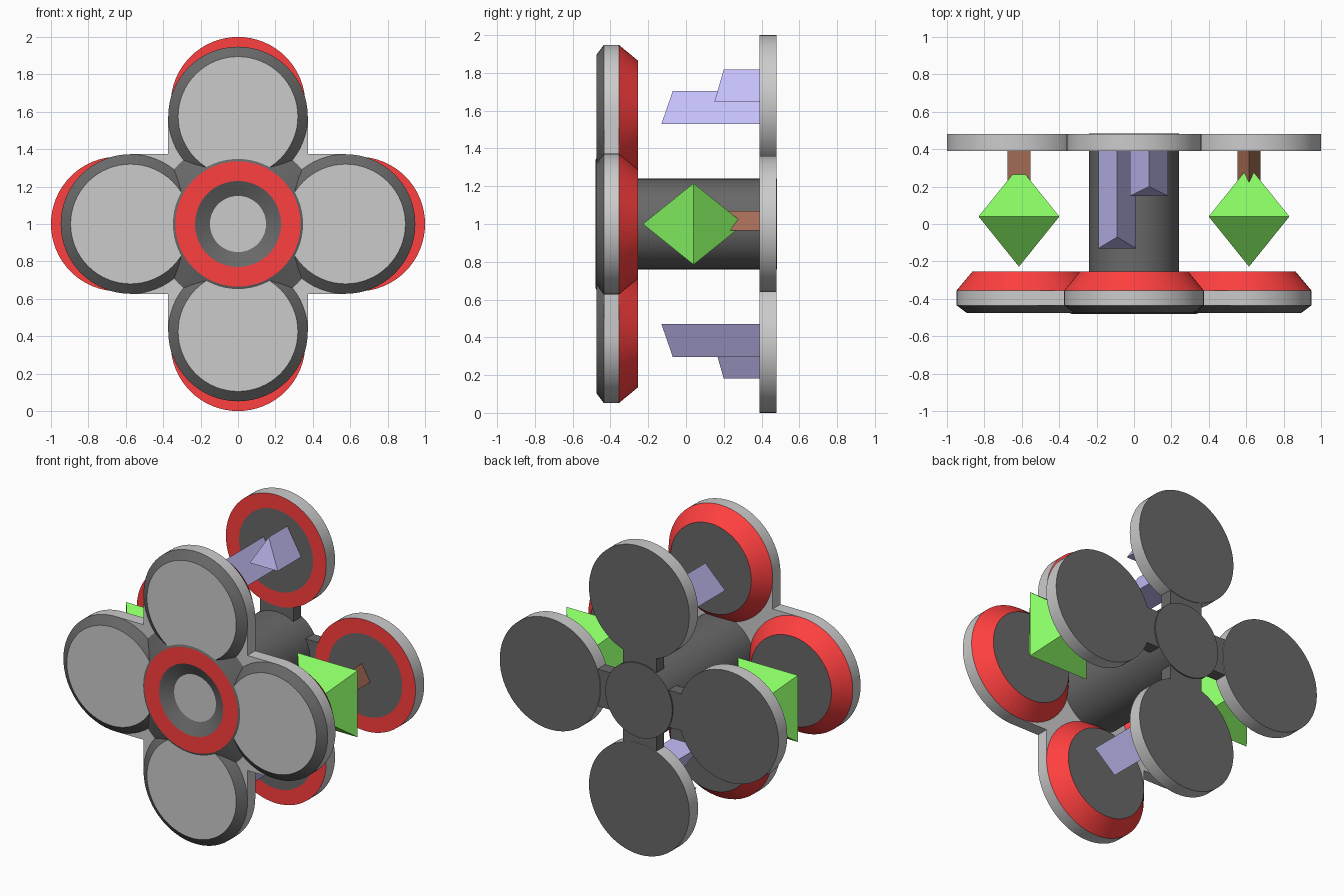
import bpy, bmesh
from math import sin, cos, pi, radians
from mathutils import Matrix, Vector

if "Cube" in bpy.data.objects:
    bpy.data.objects.remove(bpy.data.objects["Cube"])


def material(name, rgb):
    m = bpy.data.materials.new(name)
    m.diffuse_color = (*rgb, 1)
    m.use_nodes = True
    m.node_tree.nodes["Principled BSDF"].inputs["Base Color"].default_value = m.diffuse_color
    return m


GREY = material("grey", (0.8, 0.8, 0.8))
DARK = material("dark", (0.14, 0.14, 0.14))
RED = material("red", (1.0, 0.05, 0.05))
GREEN = material("green", (0.25, 0.95, 0.13))
BLUE = material("blue", (0.56, 0.53, 0.96))
BROWN = material("brown", (0.37, 0.15, 0.09))
CENTRE = Matrix.Translation((0, 0, 1))


def turn(k):
    """Quarter turns about the hub axis."""
    return CENTRE @ Matrix.Rotation(radians(90 * k), 4, 'Y')


def finish(name, bm, mats, matrix, smooth=False):
    bmesh.ops.recalc_face_normals(bm, faces=bm.faces)
    bm.transform(matrix)
    me = bpy.data.meshes.new(name)
    bm.to_mesh(me)
    bm.free()
    for m in mats:
        me.materials.append(m)
    ob = bpy.data.objects.new(name, me)
    bpy.context.collection.objects.link(ob)
    if smooth:
        bpy.ops.object.select_all(action='DESELECT')
        ob.select_set(True)
        bpy.context.view_layer.objects.active = ob
        bpy.ops.object.shade_smooth_by_angle(angle=radians(20))
    return ob


def lathe(name, profile, mats, matrix, n=64):
    """Revolve (radius, y) points about y; mats = start cap, each band, end cap."""
    bm = bmesh.new()
    slots = list(dict.fromkeys(mats))
    rings = [[bm.verts.new((r * cos(2 * pi * i / n), y, r * sin(2 * pi * i / n)))
              for i in range(n)] for r, y in profile]
    bm.faces.new(rings[0]).material_index = slots.index(mats[0])
    bm.faces.new(rings[-1]).material_index = slots.index(mats[-1])
    for a, b, m in zip(rings, rings[1:], mats[1:]):
        for i in range(n):
            j = (i + 1) % n
            bm.faces.new((a[i], a[j], b[j], b[i])).material_index = slots.index(m)
    return finish(name, bm, slots, matrix, True)


def extrude(name, outline, y0, y1, mat, matrix, smooth=False):
    """Extrude an (x, z) outline along y; y0 may be a list with one start per point."""
    bm = bmesh.new()
    starts = y0 if isinstance(y0, list) else [y0] * len(outline)
    a = [bm.verts.new((x, y, z)) for (x, z), y in zip(outline, starts)]
    b = [bm.verts.new((x, y1, z)) for x, z in outline]
    bm.faces.new(a)
    bm.faces.new(b)
    for i in range(len(a)):
        j = (i + 1) % len(a)
        bm.faces.new((a[i], a[j], b[j], b[i]))
    return finish(name, bm, [mat], matrix, smooth)


def triangle_rod(name, x, z, r, base_y, apex_y, end_y, mat, matrix):
    w = r * 0.866
    tri = [(x - w, z - r / 2), (x + w, z - r / 2), (x, z + r)]
    extrude(name, tri, [base_y, base_y, apex_y], end_y, mat, matrix)


# front four-lobed plate
R, D = 0.373, 0.575
outline = []
for k in range(4):
    q = k * pi / 2
    pts = [(D + R * cos(t), R * sin(t)) for t in
           [-pi / 2 + pi * i / 32 for i in range(33)]] + [(R, R)]
    outline += [(x * cos(q) - z * sin(q), x * sin(q) + z * cos(q)) for x, z in pts]
extrude("front_plate", outline, -0.435, -0.355, GREY, CENTRE, True)

# central hub with recessed front, and the shaft behind it
lathe("hub_front", [(0.15, -0.44), (0.23, -0.48), (0.335, -0.48), (0.45, -0.435), (0.45, -0.42)],
      [GREY, DARK, RED, DARK, DARK, DARK], CENTRE)
lathe("hub_shaft", [(0.24, -0.42), (0.24, 0.483)], [DARK] * 3, CENTRE)

for k in range(4):
    # front pads and rear discs
    lathe(f"front_pad_{k}", [(0.32, -0.475), (R, -0.435), (R, -0.355), (0.29, -0.255)],
          [GREY, DARK, GREY, RED, DARK], turn(k) @ Matrix.Translation((0, 0, D)))
    lathe(f"rear_disc_{k}", [(0.265, 0.39), (0.36, 0.39), (0.36, 0.48)],
          [DARK, RED, GREY, DARK], turn(k) @ Matrix.Translation((0, 0, 0.64)))
    # rear arm joining disc to shaft
    extrude(f"rear_arm_{k}", [(-0.12, 0.15), (0.12, 0.15), (0.12, 0.4), (-0.12, 0.4)],
            0.395, 0.475, DARK, turn(k))

for k in (0, 2):
    # pairs of blue crystals, top and bottom
    triangle_rod(f"long_crystal_{k}", -0.09, 0.588, 0.116, -0.13, -0.07, 0.42, BLUE, turn(k))
    triangle_rod(f"short_crystal_{k}", 0.08, 0.703, 0.116, 0.15, 0.20, 0.42, BLUE, turn(k))
    # green double pyramids on brown stems, right and left
    triangle_rod(f"stem_{k}", 0.615, 0, 0.07, 0.15, 0.15, 0.42, BROWN, turn(k))
    bm = bmesh.new()
    h = 0.216
    sq = [bm.verts.new((0.615 + sx * h, 0.04, sz * h))
          for sx, sz in ((-1, -1), (1, -1), (1, 1), (-1, 1))]
    for tip_y in (-0.228, 0.308):
        tip = bm.verts.new((0.615, tip_y, 0))
        for i in range(4):
            bm.faces.new((sq[i], sq[(i + 1) % 4], tip))
    finish(f"green_gem_{k}", bm, [GREEN], turn(k))
